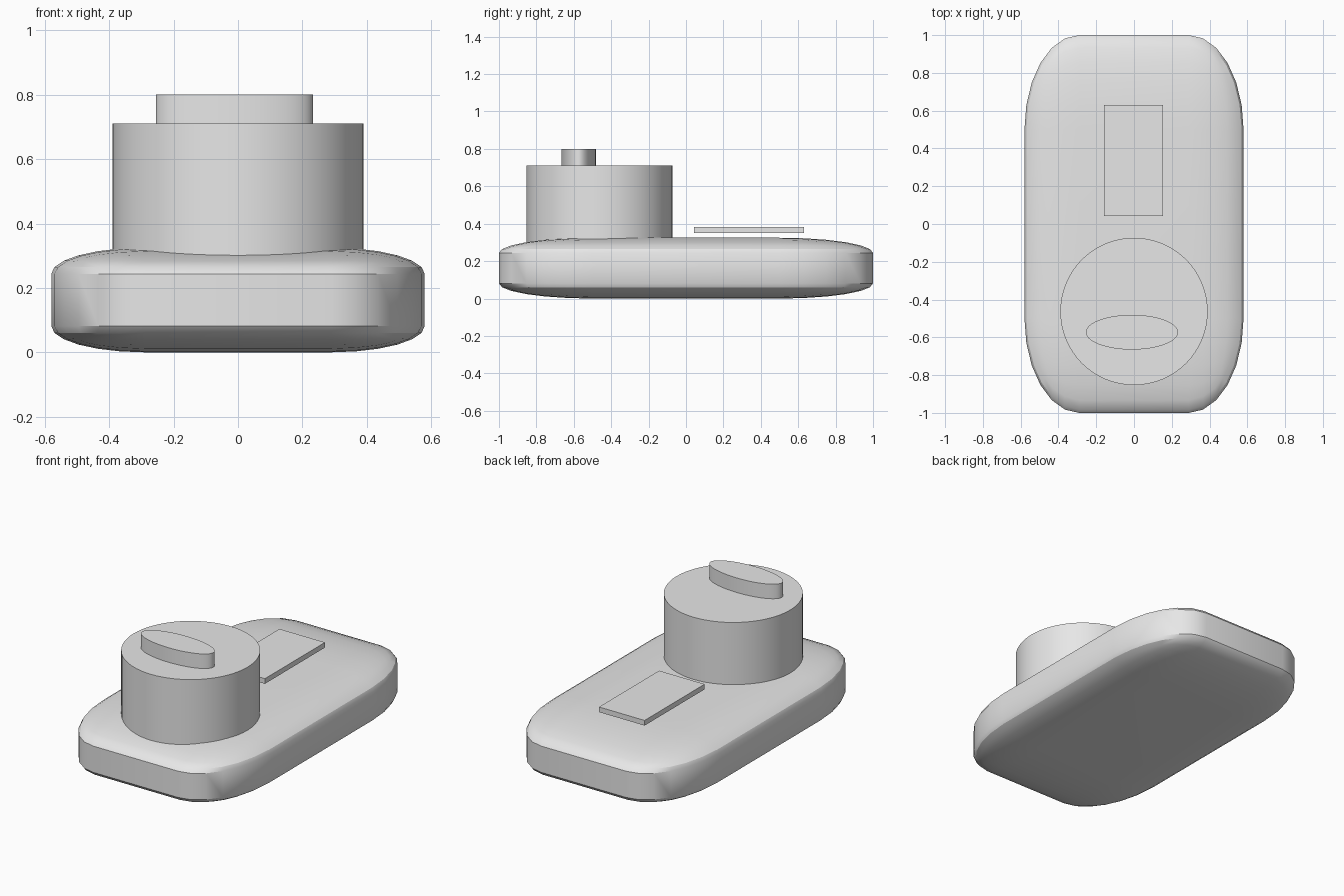
import bpy
import math

# Remove the default cube
old = bpy.data.objects.get("Cube")
if old:
    bpy.data.objects.remove(old, do_unlink=True)

# Single plain grey material
grey = bpy.data.materials.new("light_grey")
grey.use_nodes = True
colour = (0.8, 0.8, 0.8, 1.0)
grey.diffuse_color = colour
grey.node_tree.nodes["Principled BSDF"].inputs["Base Color"].default_value = colour


def finish(name):
    """Name the active object, apply its scale and shade it."""
    ob = bpy.context.object
    ob.name = ob.data.name = name
    ob.data.materials.append(grey)
    bpy.ops.object.transform_apply(location=False, rotation=False, scale=True)
    bpy.ops.object.shade_smooth_by_angle(angle=math.radians(30))
    return ob


def box(name, centre, half):
    bpy.ops.mesh.primitive_cube_add(size=2, location=centre)
    bpy.context.object.scale = half
    return finish(name)


def disc(name, x, y, rx, ry, z0, z1):
    bpy.ops.mesh.primitive_cylinder_add(
        vertices=64, radius=1, depth=2, location=(x, y, (z0 + z1) / 2))
    bpy.context.object.scale = (rx, ry, (z1 - z0) / 2)
    return finish(name)


# Body: cube rounded first, then stretched, so the rounding is elliptical
bpy.ops.mesh.primitive_cube_add(size=2, location=(0, 0, 0.1625))
body = bpy.context.object
bevel = body.modifiers.new("rounding", 'BEVEL')
bevel.width = 0.5
bevel.segments = 6
bpy.ops.object.modifier_apply(modifier=bevel.name)
body.scale = (0.58, 1.0, 0.1625)
finish("body")

# Round drum near the front, with an oval grip on top
disc("drum", 0, -0.463, 0.39, 0.39, 0.2, 0.71)
disc("oval_grip", -0.011, -0.573, 0.244, 0.092, 0.70, 0.80)

# Thin plate floating just above the rear of the body
box("rear_plate", (-0.002, 0.337, 0.366), (0.156, 0.294, 0.016))
